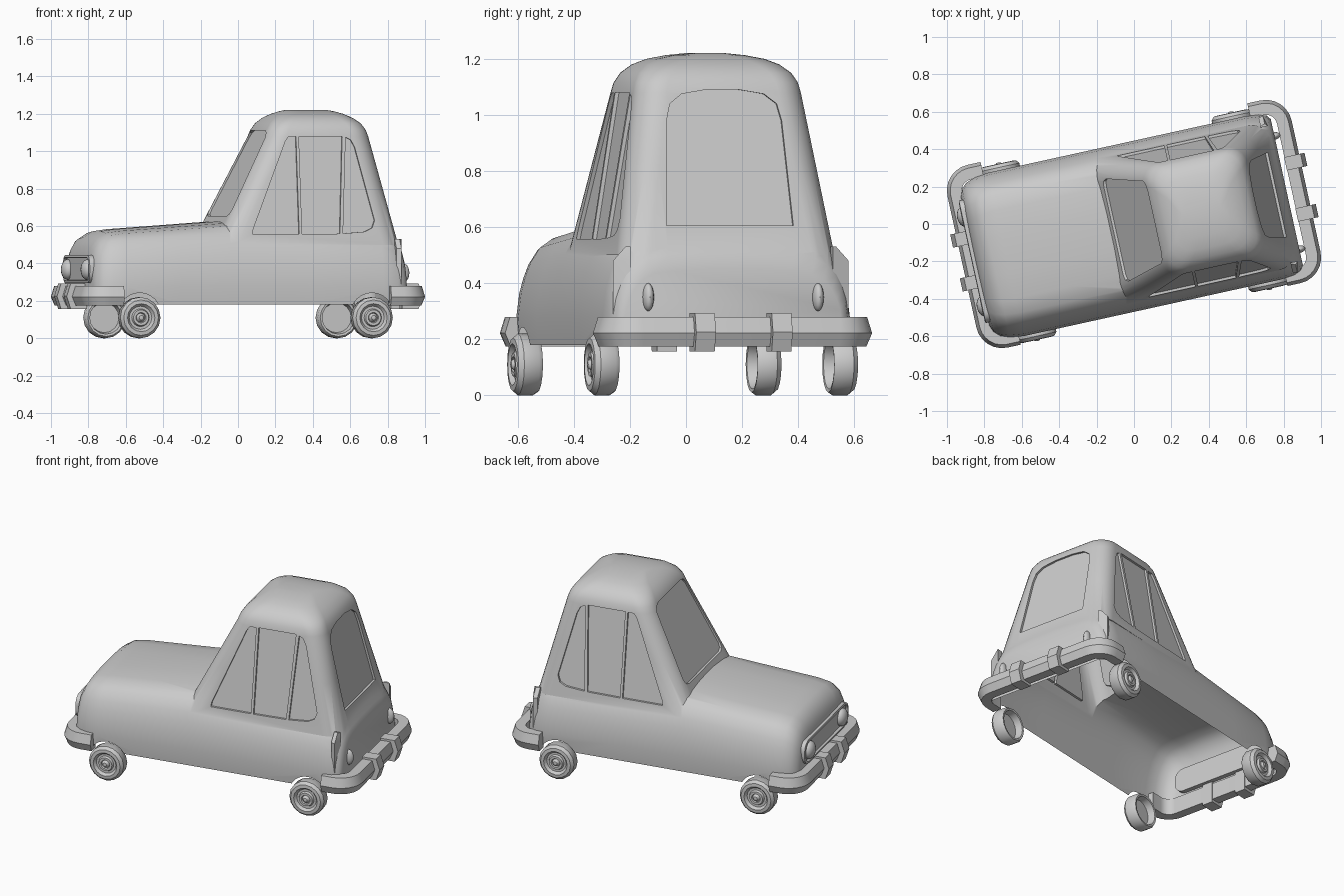
import bpy, bmesh, math
from mathutils import Matrix, Vector

if "Cube" in bpy.data.objects:
    bpy.data.objects.remove(bpy.data.objects["Cube"])

grey = bpy.data.materials.new("plain_grey")
grey.diffuse_color = (0.6, 0.6, 0.6, 1)
grey.use_nodes = True
grey.node_tree.nodes["Principled BSDF"].inputs["Base Color"].default_value = grey.diffuse_color
parts = []

def make(name, bm, keep=True):
    bmesh.ops.recalc_face_normals(bm, faces=bm.faces)
    me = bpy.data.meshes.new(name)
    bm.to_mesh(me)
    bm.free()
    ob = bpy.data.objects.new(name, me)
    bpy.context.collection.objects.link(ob)
    if keep:
        me.materials.append(grey)
        parts.append(ob)
    return ob

def loft(name, rings, closed=False, caps=True, keep=True):
    """Skin a list of equal-length point rings."""
    bm = bmesh.new()
    rows = [[bm.verts.new(p) for p in r] for r in rings]
    n = len(rows[0])
    for a, b in zip(rows, rows[1:] + (rows[:1] if closed else [])):
        for i in range(n):
            j = (i + 1) % n
            bm.faces.new((a[i], a[j], b[j], b[i]))
    if caps and not closed:
        bm.faces.new(rows[0])
        bm.faces.new(rows[-1])
    return make(name, bm, keep)

def rounded(u0, u1, w, r, seg=6):
    """Rounded rectangle outline, u0..u1 by -w..w."""
    pts = []
    for k, (cx, cy) in enumerate([(u1 - r, w - r), (u0 + r, w - r), (u0 + r, r - w), (u1 - r, r - w)]):
        for i in range(seg + 1):
            a = math.pi / 2 * (k + i / seg)
            pts.append((cx + r * math.cos(a), cy + r * math.sin(a)))
    return pts

def boolean(ob, cutter, op):
    m = ob.modifiers.new("cut", 'BOOLEAN')
    m.operation, m.object, m.solver = op, cutter, 'EXACT'
    deps = bpy.context.evaluated_depsgraph_get()
    me = bpy.data.meshes.new_from_object(ob.evaluated_get(deps))
    ob.modifiers.clear()
    ob.data = me
    bpy.data.objects.remove(cutter)

# Lower body: cross-sections along the length (position, top height, width factor)
stations = [(-.87, .43, .80), (-.855, .49, .88), (-.825, .54, .94), (-.775, .572, .98), (-.70, .583, 1),
            (-.4, .605, 1), (-.13, .625, 1), (.3, .61, 1), (.70, .60, 1), (.78, .57, .985), (.82, .51, .95), (.837, .45, .90)]
rings = []
for u, h, k in stations:
    s = (h - .18) / .43
    half = [(.44, .18), (.447, .18 + .1 * s), (.435, .18 + .2 * s), (.42, .18 + .26 * s), (.40, .18 + .315 * s),
            (.367, .18 + .37 * s), (.32, .18 + .405 * s), (.24, .18 + .42 * s), (.1, h)]
    rings.append([(u, w * k, z) for w, z in half] + [(u, -w * k, z) for w, z in reversed(half)])
body = loft("car_body", rings)

# Cabin: flat tapered walls with a domed roof
front = lambda z: -.13 + (z - .62) * .5
rear = lambda z: .79 - (z - .58) * .25
side = lambda z: .385 - (z - .57) * .157
levels = [(z, front(z), rear(z), side(z), .1) for z in (.5, .8, 1.08)]
levels += [(1.115, .113, .653, .297, .1), (1.15, .135, .63, .278, .1), (1.18, .168, .59, .243, .1),
           (1.2, .205, .55, .195, .09), (1.213, .235, .515, .13, .08), (1.221, .26, .48, .05, .04)]
cabin = loft("cabin", [[(x, y, z) for x, y in rounded(a, b, w, r)] for z, a, b, w, r in levels], keep=False)
boolean(body, cabin, 'UNION')

# Recessed windows: outlines laid on the wall planes and sunk slightly
def recess(outline, wall):
    """wall(a, z, d) gives the point d outside the wall plane."""
    boolean(body, loft("window_cutter", [[wall(a, z, d) for a, z in outline] for d in (-.014, .08)], keep=False),
            'DIFFERENCE')

side_panes = [
    [(-.005, .557), (.25, .557), (.25, 1.078), (.21, 1.078), (.19, 1.05), (.0, .585)],
    [(.266, .557), (.473, .559), (.503, 1.08), (.266, 1.08)],
    [(.49, .56), (.61, .57), (.65, .59), (.665, .63), (.57, 1.02), (.55, 1.06), (.522, 1.075)]]
for s in (-1, 1):
    for pane in side_panes:
        recess(pane, lambda a, z, d: (a, s * (side(z) + d), z))

def mirrored(half):
    return half + [(-a, z) for a, z in reversed(half)]

recess(mirrored([(.24, .655), (.27, .665), (.28, .69), (.225, 1.07), (.205, 1.1), (.17, 1.112)]),
       lambda a, z, d: (front(z) - d, a, z))
recess(mirrored([(.232, .605), (.21, .98), (.195, 1.04), (.15, 1.075), (.06, 1.09)]),
       lambda a, z, d: (rear(z) + d, a, z))

# Wheel arches, then open the underside
for u in (-.636, .636):
    arch = [(u + .118 * math.cos(t * math.pi / 12), .125 + .118 * math.sin(t * math.pi / 12)) for t in range(24)]
    boolean(body, loft("arch_cutter", [[(x, v, z) for x, z in arch] for v in (-.6, .6)], keep=False), 'DIFFERENCE')
bm = bmesh.new()
bm.from_mesh(body.data)
bm.normal_update()
under = [f for f in bm.faces if f.normal.z < -.3 and f.calc_center_median().z < .27]
bmesh.ops.delete(bm, geom=under, context='FACES')
bm.to_mesh(body.data)
bm.free()

# Wheels: lathed cup with tyre, rim and hub
prof = [(.0, .001), (.0, .08), (-.043, .088), (-.045, .1), (-.03, .11), (.025, .11), (.043, .095), (.045, .075),
        (.028, .062), (.028, .048), (.042, .042), (.042, .028), (.034, .024), (.05, .012), (.052, .001)]
for u, end in ((-.636, "front"), (.636, "rear")):
    for s, lr in ((-1, "right"), (1, "left")):
        loft(f"{end}_{lr}_wheel", [[(u + r * math.cos(i * math.pi / 8), s * (.437 + o), .11 + r * math.sin(i * math.pi / 8))
                                   for i in range(16)] for o, r in prof])

# Bumpers wrapping the corners, with upright guards
section = [(-.08, .175), (-.02, .175), (0, .222), (-.018, .28), (-.08, .28)]
for s, end in ((-1, "front"), (1, "rear")):
    path = []
    for q in (-1, 1):
        angles = [i * math.pi / 12 for i in range(7)]
        pts = [(.802, .36, a) for a in angles] + [(.73, .36, math.pi / 2)]
        pts = [(cx, q * cy, a, q) for cx, cy, a in pts]
        path += pts[::-1] if q < 0 else pts
    loft(f"{end}_bumper", [[(s * (cx + (.14 + d) * math.cos(a)), cy + q * (.14 + d) * math.sin(a), z)
                            for d, z in section] for cx, cy, a, q in path])
    g = .14 if s > 0 else .12
    for q, lr in ((-1, "right"), (1, "left")):
        outline = [(.86, .157), (.95, .157), (.972, .225), (.95, .293), (.86, .293)]
        loft(f"{end}_{lr}_bumper_guard", [[(s * x, q * g + e, z) for x, z in outline] for e in (-.036, .036)])

# Grille panel with a sunken centre
def plate(u, w, z0, z1, r):
    return [(u, y, z + (z0 + z1) / 2) for z, y in rounded((z0 - z1) / 2, (z1 - z0) / 2, w, r)]
loft("grille_panel", [plate(-.84, .335, .295, .445, .06), plate(-.885, .335, .295, .445, .06),
                      plate(-.888, .322, .308, .432, .05), plate(-.874, .318, .312, .428, .048)])

def ellipsoid(name, loc, scale):
    bm = bmesh.new()
    bmesh.ops.create_uvsphere(bm, u_segments=16, v_segments=10, radius=1)
    bm.transform(Matrix.Translation(loc) @ Matrix.Diagonal((*scale, 1)))
    make(name, bm)

for s, lr in ((-1, "right"), (1, "left")):
    ellipsoid(lr + "_headlight", (-.878, s * .245, .367), (.036, .055, .055))
    ellipsoid(lr + "_tail_light", (.838, s * .31, .35), (.032, .02, .05))
    # Slim upright fin at the rear corner
    loft(lr + "_rear_fin", [[(u, s * v, z) for u, v in ((.775, .37), (.775, .422 - t), (.80, .43 - t), (.815, .37))]
                            for z, t in ((.29, 0), (.48, 0), (.53, .045))])

# Place the car at its resting angle and shade it
turn = Matrix.Rotation(math.radians(12.4), 4, 'Z')
for ob in parts:
    shift = 0 if "bumper" in ob.name else -.012
    ob.data.transform(Matrix.Translation((0, shift, 0)) @ turn)
    bpy.ops.object.select_all(action='DESELECT')
    ob.select_set(True)
    bpy.context.view_layer.objects.active = ob
    bpy.ops.object.shade_smooth_by_angle(angle=math.radians(35))
